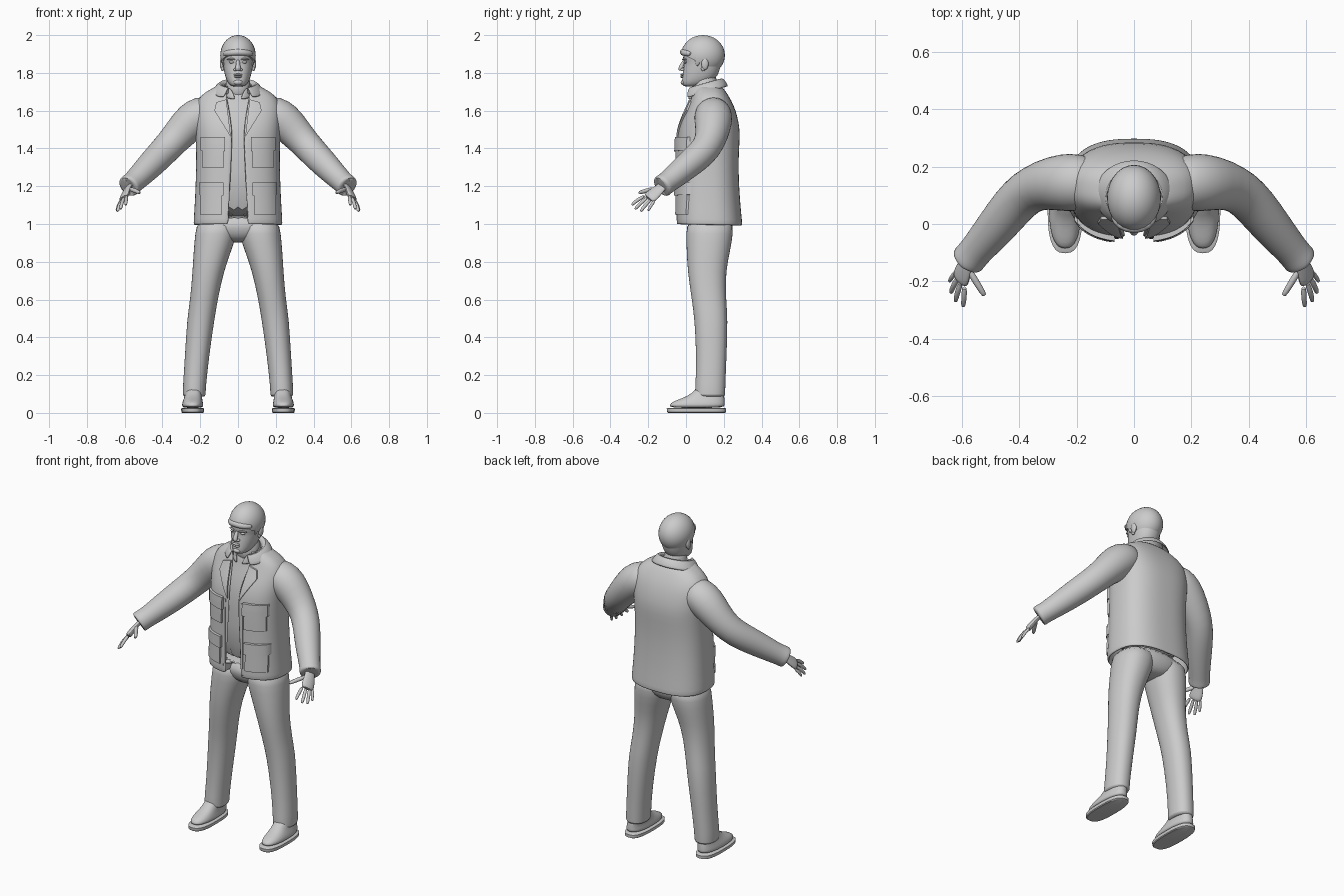
import bpy, bmesh, math
from mathutils import Vector
from mathutils.bvhtree import BVHTree

if "Cube" in bpy.data.objects:
    bpy.data.objects.remove(bpy.data.objects["Cube"])

grey = bpy.data.materials.new("plain grey")
grey.use_nodes = True
COLOUR = (0.6, 0.6, 0.6, 1)
grey.diffuse_color = COLOUR
grey.node_tree.nodes["Principled BSDF"].inputs["Base Color"].default_value = COLOUR


def finish(bm, name, mirror=False, subsurf=1, solid=0, angle=50):
    """Turn a bmesh into a smooth object with its modifiers."""
    bmesh.ops.recalc_face_normals(bm, faces=bm.faces)
    mesh = bpy.data.meshes.new(name)
    bm.to_mesh(mesh)
    bm.free()
    ob = bpy.data.objects.new(name, mesh)
    bpy.context.collection.objects.link(ob)
    mesh.materials.append(grey)
    if mirror:
        ob.modifiers.new("mirror", "MIRROR").use_mirror_merge = False
    if solid:
        mod = ob.modifiers.new("thickness", "SOLIDIFY")
        mod.thickness, mod.offset = solid, 0
    if subsurf:
        mod = ob.modifiers.new("smooth", "SUBSURF")
        mod.levels = mod.render_levels = subsurf
    bpy.ops.object.select_all(action="DESELECT")
    ob.select_set(True)
    bpy.context.view_layer.objects.active = ob
    bpy.ops.object.shade_smooth_by_angle(angle=math.radians(angle))
    return ob


def skin(bm, rings, closed=True, caps=True):
    rows = [[bm.verts.new(p) for p in ring] for ring in rings]
    count = len(rows[0])
    for a, b in zip(rows, rows[1:]):
        for i in range(count if closed else count - 1):
            j = (i + 1) % count
            bm.faces.new((a[i], a[j], b[j], b[i]))
    if closed and caps:
        bm.faces.new(rows[0])
        bm.faces.new(rows[-1])


def power(v, n):
    return math.copysign(abs(v) ** (2 / n), v)


def loft(name, rings, n=2.0, tilt=0, opened=False, count=28, **opts):
    """Level rings: height, centre x, half width, front y, back y, half opening."""
    out = []
    for z, cx, hw, yf, yb, *gap in rings:
        g = math.asin((gap[0] / hw) ** (n / 2)) if opened else 0
        cy, hy = (yf + yb) / 2, (yb - yf) / 2
        ring = []
        for i in range(count):
            t = i / (count - 1 if opened else count)
            a = -math.pi / 2 + g + t * (2 * math.pi - 2 * g)
            y = cy + hy * power(math.sin(a), n)
            ring.append((cx + hw * power(math.cos(a), n), y, z + tilt * (y - cy)))
        out.append(ring)
    bm = bmesh.new()
    skin(bm, out, closed=not opened)
    return finish(bm, name, **opts)


def tube(name, path, side=(0, 0, 1), flat=1.0, count=14, **opts):
    """Rings across a path of x, y, z, radius; flat thins it across the side axis."""
    pts = [Vector(p[:3]) for p in path]
    rings = []
    for i, p in enumerate(pts):
        t = (pts[min(i + 1, len(pts) - 1)] - pts[max(i - 1, 0)]).normalized()
        v = t.cross(Vector(side)).normalized()
        u = v.cross(t)
        r = path[i][3]
        rings.append([p + r * (u * math.cos(a) + flat * v * math.sin(a))
                      for a in (2 * math.pi * k / count for k in range(count))])
    bm = bmesh.new()
    skin(bm, rings)
    return finish(bm, name, **opts)


def ball(name, centre, size, mirror=False, cut=None):
    bm = bmesh.new()
    bmesh.ops.create_uvsphere(bm, u_segments=28, v_segments=18, radius=1)
    for v in bm.verts:
        v.co = Vector(centre) + v.co * Vector(size)
    if cut:
        bmesh.ops.bisect_plane(bm, geom=bm.verts[:] + bm.edges[:] + bm.faces[:],
                               plane_co=cut[0], plane_no=cut[1], clear_inner=True)
        bmesh.ops.holes_fill(bm, edges=[e for e in bm.edges if e.is_boundary])
    return finish(bm, name, mirror, subsurf=0)


# Trousers
loft("trouser_hips", [(.9, 0, .06, .07, .2), (.93, 0, .14, .03, .23), (.97, 0, .2, .01, .25),
                      (1.05, 0, .205, .005, .25)], n=2.3)
loft("trouser_legs", [
    (1.03, .11, .105, .005, .25), (.95, .115, .112, .0, .25), (.86, .135, .1, .003, .235),
    (.75, .158, .083, .008, .21), (.6, .18, .073, .03, .212), (.5, .197, .073, .045, .222),
    (.3, .217, .064, .055, .215), (.14, .231, .061, .05, .208), (.09, .232, .061, .045, .208),
    (.085, .232, .054, .06, .2)], n=2.2, mirror=True)

# Shoes
loft("shoe_soles", [(0, .24, .055, -.095, .205), (.004, .24, .06, -.1, .212),
                    (.022, .24, .061, -.102, .213), (.026, .24, .055, -.095, .205)],
     n=2.7, mirror=True, subsurf=0, angle=35)
loft("shoe_uppers", [(.024, .24, .056, -.092, .205), (.045, .24, .057, -.088, .206),
                     (.06, .24, .053, -.07, .205), (.078, .238, .048, -.02, .204),
                     (.1, .235, .045, .03, .2), (.15, .234, .042, .07, .19)],
     n=2.4, mirror=True)

# Shirt and jacket
loft("shirt", [(1.02, 0, .2, -.015, .27), (1.3, 0, .2, -.02, .25), (1.48, 0, .2, -.02, .26),
               (1.6, 0, .19, .015, .235), (1.67, 0, .13, .04, .2), (1.72, 0, .07, .04, .165)], n=2.5)
jacket = loft("jacket", [
    (.995, 0, .229, -.045, .292, .05), (1.01, 0, .23, -.047, .292, .05),
    (1.12, 0, .222, -.044, .28, .045), (1.3, 0, .215, -.043, .27, .035),
    (1.43, 0, .216, -.042, .277, .03), (1.5, 0, .22, -.035, .28, .03),
    (1.57, 0, .226, -.01, .267, .04), (1.63, 0, .222, .02, .247, .05),
    (1.675, 0, .195, .035, .222, .06), (1.705, 0, .15, .045, .202, .06),
    (1.73, 0, .1, .05, .18, .05)],
    n=2.6, opened=True, count=44, tilt=-.02, solid=.012)

# Sleeves with turned cuffs
tube("sleeves", [(.12, .145, 1.6, .08), (.19, .145, 1.582, .1), (.245, .145, 1.548, .103),
                 (.315, .138, 1.472, .088), (.375, .112, 1.405, .08), (.425, .06, 1.352, .077),
                 (.48, -.01, 1.295, .071), (.54, -.08, 1.235, .061), (.56, -.104, 1.217, .059),
                 (.577, -.124, 1.202, .061), (.583, -.131, 1.196, .058), (.58, -.128, 1.199, .04)],
     count=20, mirror=True)

# Folded collar round the neck
loft("collar", [(1.70, 0, .08, .012, .165, .05), (1.74, 0, .087, .01, .178, .05),
                (1.745, 0, .098, .003, .19, .05), (1.725, 0, .118, -.006, .207, .06),
                (1.695, 0, .138, -.014, .222, .075)],
     opened=True, tilt=.28, solid=.008)
loft("shirt_collar", [(1.68, 0, .075, .01, .16, .012), (1.715, 0, .073, .02, .16, .025),
                      (1.735, 0, .072, .022, .165, .04)],
     opened=True, tilt=.3, solid=.008)

# Plates laid on the jacket front
bpy.context.view_layer.update()
surface = BVHTree.FromObject(jacket, bpy.context.evaluated_depsgraph_get())


def plate(name, corners, lift, steps=8):
    """Four x, z corners draped over the jacket and thickened."""
    a, b, c, d = (Vector((x, 0, z)) for x, z in corners)
    layers = []
    for raised in (lift, -.004):
        rows = []
        for i in range(steps + 1):
            lo, hi = a.lerp(b, i / steps), d.lerp(c, i / steps)
            row = []
            for j in range(steps + 1):
                p = lo.lerp(hi, j / steps)
                hit = surface.ray_cast(Vector((p.x, -1, p.z)), Vector((0, 1, 0)))[0]
                p.y = min(hit.y if hit else .05, .12) - raised
                row.append(p)
            rows.append(row)
        layers.append(rows)
    front, back = layers
    bm = bmesh.new()
    skin(bm, front, closed=False)
    skin(bm, back, closed=False)
    bmesh.ops.bridge_loops(bm, edges=[e for e in bm.edges if e.is_boundary])
    finish(bm, name, mirror=True, subsurf=0, angle=40)


def box(x0, x1, z0, z1):
    return (x0, z0), (x1, z0), (x1, z1), (x0, z1)


plate("front_plackets", box(.052, .066, 1.0, 1.45), .004)
plate("chest_pockets", box(.075, .19, 1.3, 1.4), .011)
plate("chest_pocket_flaps", ((.068, 1.385), (.198, 1.39), (.198, 1.46), (.068, 1.46)), .018)
plate("lower_pockets", box(.085, .2, 1.05, 1.16), .011)
plate("lower_pocket_flaps", ((.078, 1.15), (.207, 1.155), (.207, 1.22), (.078, 1.22)), .018)
plate("lapels", ((.038, 1.46), (.125, 1.6), (.115, 1.645), (.062, 1.66)), .01)

# Hands
fan = (.05, .1, -.03)
tube("palms", [(.565, -.11, 1.213, .03), (.582, -.135, 1.192, .03), (.593, -.16, 1.168, .037),
               (.603, -.188, 1.143, .042), (.607, -.2, 1.133, .034)], side=fan, flat=.42, mirror=True)
FINGERS = {
    "thumbs": ((.578, -.155, 1.188), (.548, -.205, 1.178), (.52, -.25, 1.165), .013),
    "index_fingers": ((.59, -.215, 1.15), (.592, -.257, 1.128), (.595, -.288, 1.1), .0105),
    "middle_fingers": ((.602, -.2, 1.142), (.616, -.242, 1.11), (.622, -.27, 1.078), .0105),
    "ring_fingers": ((.612, -.183, 1.133), (.631, -.22, 1.095), (.638, -.24, 1.066), .0105),
    "little_fingers": ((.618, -.163, 1.127), (.635, -.186, 1.098), (.643, -.2, 1.07), .009),
}
for name, (base, mid, tip, r) in FINGERS.items():
    end = Vector(mid).lerp(Vector(tip), .85)
    tube(name, [(*base, r), (*mid, r), (*end, r * .85), (*tip, r * .45)],
         side=fan, count=8, mirror=True)

# Neck and head
loft("neck", [(1.66, 0, .075, .03, .175), (1.72, 0, .065, .035, .165), (1.8, 0, .065, .035, .17)])
loft("head", [
    (1.727, 0, .026, -.005, .06), (1.735, 0, .043, -.02, .1), (1.755, 0, .058, -.022, .14),
    (1.785, 0, .069, -.018, .168), (1.82, 0, .076, -.015, .18), (1.855, 0, .08, -.007, .188),
    (1.875, 0, .083, -.018, .192), (1.91, 0, .084, -.013, .195), (1.95, 0, .075, .005, .185),
    (1.975, 0, .05, .04, .15)], n=2.2, count=32)

# Hair cap with a slanted hairline and a fringe
ball("hair", (0, .09, 1.893), (.094, .116, .107), cut=((0, -.02, 1.9), (0, .5, 1)))
tube("hair_fringe", [(-.076, .035, 1.9, .014), (-.05, -.006, 1.905, .017), (0, -.02, 1.912, .018),
                     (.05, -.006, 1.905, .017), (.076, .035, 1.9, .014)])
tube("sideburns", [(.084, .06, 1.9, .018), (.081, .062, 1.865, .015), (.076, .06, 1.835, .008)],
     side=(0, 1, 0), flat=.5, count=10, mirror=True)

# Face
tube("nose", [(0, -.006, 1.87, .009), (0, -.02, 1.845, .011), (0, -.03, 1.822, .016),
              (0, -.026, 1.811, .012)], side=(1, 0, 0), flat=.9)
ball("nostrils", (.014, -.019, 1.817), (.01, .011, .008), True)
ball("eyes", (.034, -.002, 1.857), (.014, .01, .007), True)
tube("eyebrows", [(.013, -.018, 1.87, .005), (.035, -.014, 1.876, .006), (.06, .003, 1.87, .004)],
     count=8, mirror=True)
ball("upper_lip", (0, -.019, 1.79), (.024, .011, .006))
ball("lower_lip", (0, -.018, 1.779), (.021, .012, .006))
ball("chin", (0, -.013, 1.75), (.024, .015, .014))
ball("ears", (.085, .1, 1.848), (.011, .019, .032), True)
ball("ear_lobes", (.082, .092, 1.822), (.008, .012, .013), True)
